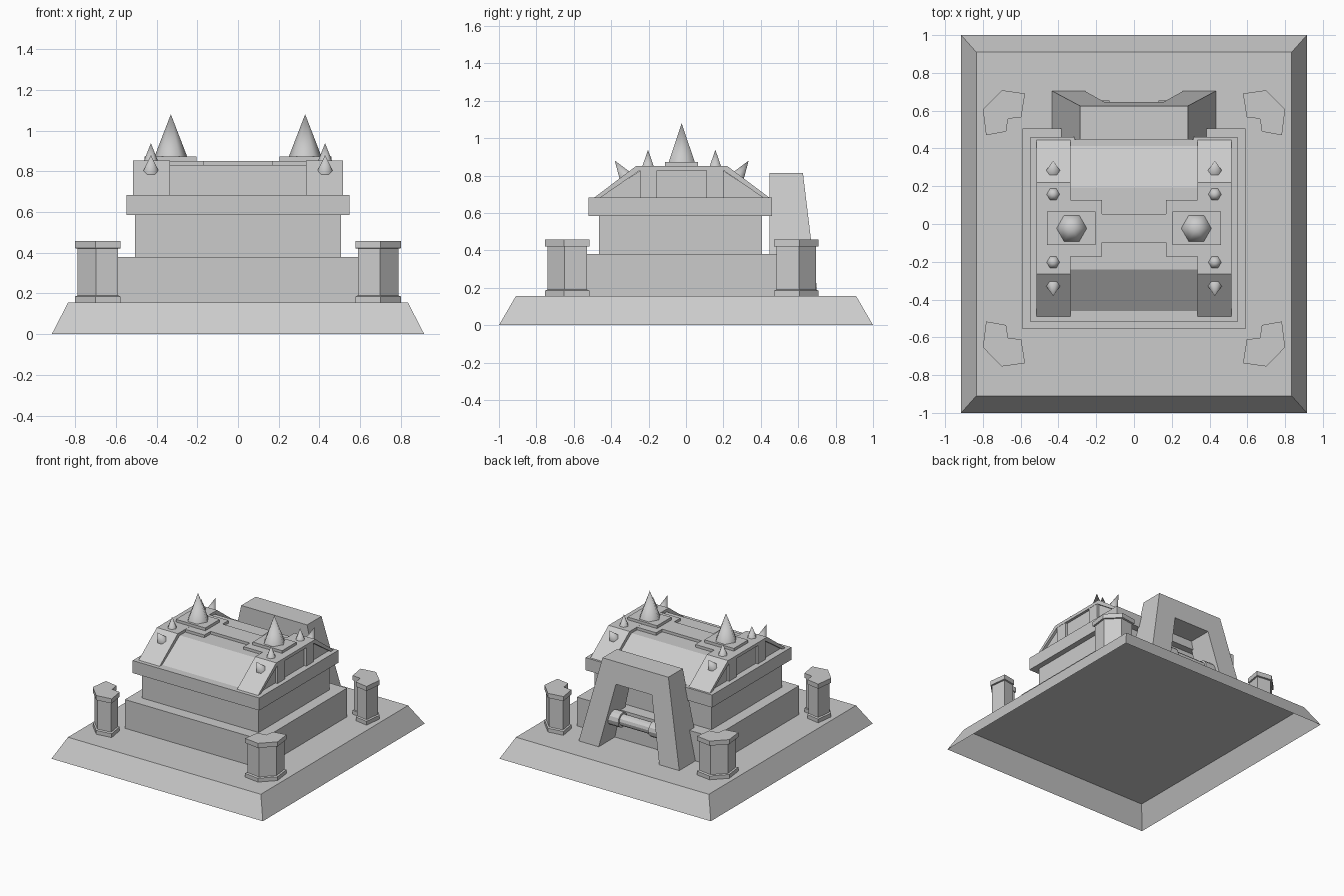
import bpy, bmesh, math
from mathutils import Vector

if "Cube" in bpy.data.objects:
    bpy.data.objects.remove(bpy.data.objects["Cube"])

CY = -0.023          # the building's own middle in y
Z0 = 0.155           # top of the plinth


def loft(name, rings, caps=(True, True), smooth=False):
    """Skin equal-length rings of points; a one-point last ring makes an apex."""
    bm = bmesh.new()
    vs = [[bm.verts.new(p) for p in r] for r in rings]
    for a, b in zip(vs, vs[1:]):
        n = len(a)
        for i in range(n):
            j = (i + 1) % n
            bm.faces.new((a[i], a[j], b[0]) if len(b) == 1 else (a[i], a[j], b[j], b[i]))
    if caps[0]:
        bm.faces.new(vs[0])
    if caps[1] and len(vs[-1]) > 2:
        bm.faces.new(vs[-1])
    bmesh.ops.recalc_face_normals(bm, faces=bm.faces)
    me = bpy.data.meshes.new(name)
    bm.to_mesh(me)
    bm.free()
    for f in me.polygons:
        f.use_smooth = smooth
    ob = bpy.data.objects.new(name, me)
    bpy.context.collection.objects.link(ob)
    return ob


def rect(x0, x1, y0, y1, z):
    return [(x0, y0, z), (x1, y0, z), (x1, y1, z), (x0, y1, z)]


def box(name, x0, x1, y0, y1, z0, z1):
    return loft(name, [rect(x0, x1, y0, y1, z0), rect(x0, x1, y0, y1, z1)])


def prism_x(name, prof, x0, x1):
    return loft(name, [[(x, y, z) for y, z in prof] for x in (x0, x1)])


def spike(name, base, tip, r):
    base, tip = Vector(base), Vector(tip)
    axis = (tip - base).normalized()
    u = Vector((1, 0, 0))
    v = axis.cross(u)
    ring = [base + r * (math.cos(k * math.pi / 3) * u + math.sin(k * math.pi / 3) * v) for k in range(6)]
    return loft(name, [ring, [tip]], caps=(False, False), smooth=True)


# plinth: sloped shell, open underneath
plinth = loft("plinth", [rect(-0.915, 0.915, -1, 1, 0), rect(-0.835, 0.835, -0.91, 0.91, Z0)],
              caps=(False, True))

# stepped body
box("lower_tier", -0.59, 0.59, -0.555, 0.505, Z0, 0.38)
box("upper_tier", -0.505, 0.505, -0.465, 0.407, 0.38, 0.585)
box("cornice", -0.548, 0.548, -0.52, 0.46, 0.585, 0.683)

# roof core with recessed slopes and gables
prism_x("roof_core", [(-0.46, 0.683), (-0.24, 0.83), (0.194, 0.83), (0.414, 0.683)], -0.497, 0.497)

# raised roof bands, pilasters, plates and spikes on both sides
band = [(-0.49, 0.683), (-0.265, 0.852), (0.219, 0.852), (0.444, 0.683),
        (0.41, 0.683), (0.2, 0.828), (-0.246, 0.828), (-0.456, 0.683)]
for s in (-1, 1):
    prism_x("roof_band", band, s * 0.335, s * 0.517)
    for t in (-1, 1):
        y = sorted((CY + t * 0.132, CY + t * 0.224))
        box("gable_pilaster", s * 0.49, s * 0.515, y[0], y[1], 0.683, 0.829)
        spike("small_spike", (s * 0.428, CY + t * 0.18, 0.85), (s * 0.428, CY + t * 0.18, 0.938), 0.035)
        spike("slope_spike", (s * 0.428, CY + t * 0.302, 0.797), (s * 0.428, CY + t * 0.358, 0.88), 0.04)
    box("spike_plate", s * 0.205, s * 0.46, CY - 0.088, CY + 0.088, 0.83, 0.873)
    spike("large_spike", (s * 0.33, CY, 0.873), (s * 0.33, CY, 1.08), 0.08)

# H-shaped plate along the ridge
h = [(-0.335, -0.15), (-0.17, -0.15), (-0.17, -0.075), (0.17, -0.075), (0.17, -0.15), (0.335, -0.15)]
h += [(x, -y) for x, y in reversed(h)]
loft("ridge_plate", [[(x, CY + y, z) for x, y in h] for z in (0.828, 0.851)])

# corner pillars with foot and cap, notched towards the body
foot = [(0.70, 0.731), (0.577, 0.714), (0.597, 0.588), (0.667, 0.58),
        (0.677, 0.512), (0.783, 0.493), (0.80, 0.63)]
cx, cy = 0.69, 0.61
shaft = [(cx + (x - cx) * 0.89, cy + (y - cy) * 0.89) for x, y in foot]
for sx in (-1, 1):
    for sy in (-1, 1):
        layers = [(foot, Z0), (foot, 0.185), (shaft, 0.19), (shaft, 0.42), (foot, 0.422), (foot, 0.458)]
        loft("corner_pillar", [[(sx * x, CY + sy * y, z) for x, y in p] for p, z in layers])

# leaning arch at the back
arch = [(-0.435, Z0), (-0.285, 0.815), (0.285, 0.815), (0.435, Z0),
        (0.262, Z0), (0.155, 0.65), (-0.155, 0.65), (-0.262, Z0)]
back_y = lambda z: 0.705 - 0.08 * (z - Z0) / 0.66
loft("back_arch", [[(x, 0.447, z) for x, z in arch], [(x, back_y(z), z) for x, z in arch]])

# horizontal roller with collars between the arch legs
steps = [(-0.24, 0.058), (-0.13, 0.058), (-0.13, 0.043), (0.13, 0.043), (0.13, 0.058), (0.24, 0.058)]
roller = loft("arch_roller", [[(x, 0.595 + r * math.cos(k * math.pi / 6), 0.36 + r * math.sin(k * math.pi / 6))
                               for k in range(12)] for x, r in steps])
